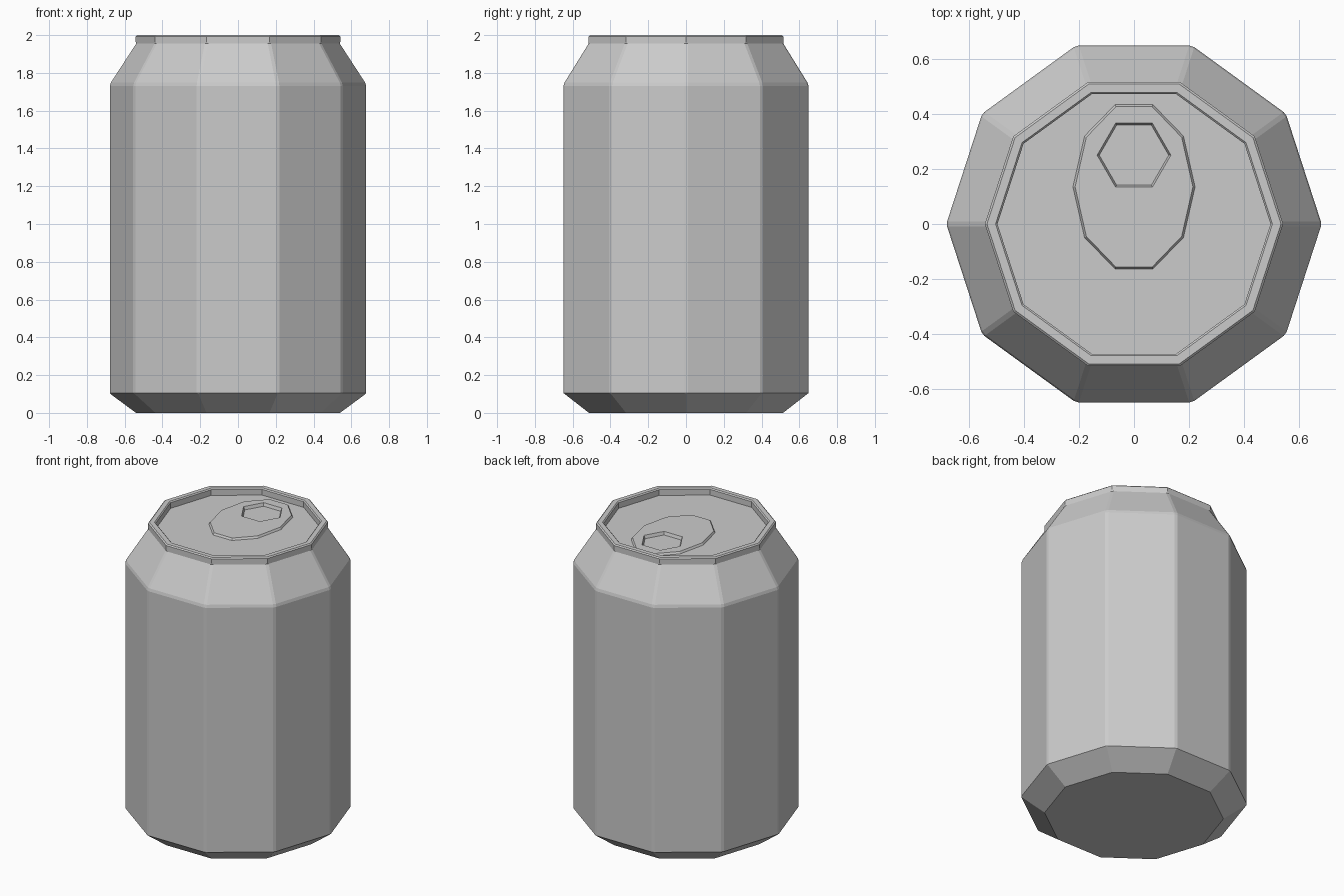
import bpy, bmesh
from math import cos, sin, tau

if "Cube" in bpy.data.objects:
    bpy.data.objects.remove(bpy.data.objects["Cube"])


def ring(bm, n, rx, ry, cy, z):
    """Closed loop of n vertices on an ellipse."""
    return [bm.verts.new((rx * cos(tau * i / n), cy + ry * sin(tau * i / n), z))
            for i in range(n)]


def bridge(bm, a, b):
    """Quad wall between two loops of equal count."""
    n = len(a)
    for i in range(n):
        j = (i + 1) % n
        bm.faces.new((a[i], a[j], b[j], b[i]))


def fill_between(bm, outer, inner):
    """Flat face region between an outer loop and a hole."""
    edges = []
    for loop in (outer, inner):
        for i, v in enumerate(loop):
            w = loop[(i + 1) % len(loop)]
            edges.append(bm.edges.get((v, w)) or bm.edges.new((v, w)))
    bmesh.ops.triangle_fill(bm, edges=edges, use_beauty=True, normal=(0, 0, 1))


def finish(bm, name):
    me = bpy.data.meshes.new(name)
    bm.to_mesh(me)
    bm.free()
    ob = bpy.data.objects.new(name, me)
    bpy.context.collection.objects.link(ob)
    return ob


SIDES = 10
LID_Z = 1.955

# Can body: ten-sided lathe from the base up over the rim and down to the lid
profile = [(0.54, 0), (0.682, 0.105), (0.682, 1.74), (0.542, 1.955), (0.542, 1.993),
           (0.534, 2.0), (0.503, 2.0), (0.496, 1.993), (0.496, LID_Z)]
bm = bmesh.new()
rings = [ring(bm, SIDES, r, r, 0, z) for r, z in profile]
bm.faces.new(rings[0][::-1])
for lower, upper in zip(rings, rings[1:]):
    bridge(bm, lower, upper)

# Slightly softened side and shoulder edges
soft = [e for e in bm.edges
        if max(v.co.z for v in e.verts) > 0.2 and min(v.co.z for v in e.verts) < 1.8]
bmesh.ops.bevel(bm, geom=soft, offset=0.01, segments=1, profile=0.5, affect='EDGES')
finish(bm, "can_body")

# Lid: recessed panel, raised oval plateau and sunken hexagonal opening
bm = bmesh.new()
edge = ring(bm, SIDES, 0.496, 0.496, 0, LID_Z)
oval_base = ring(bm, SIDES, 0.222, 0.314, 0.135, LID_Z)
oval_top = ring(bm, SIDES, 0.214, 0.306, 0.135, LID_Z + 0.013)
hex_top = ring(bm, 6, 0.134, 0.134, 0.25, LID_Z + 0.013)
hex_floor = ring(bm, 6, 0.126, 0.126, 0.25, LID_Z - 0.007)
fill_between(bm, edge, oval_base)
bridge(bm, oval_base, oval_top)
fill_between(bm, oval_top, hex_top)
bridge(bm, hex_top, hex_floor)
bm.faces.new(hex_floor)
for f in bm.faces:
    f.normal_update()
    if f.normal.z < 0:
        f.normal_flip()
finish(bm, "can_lid")
